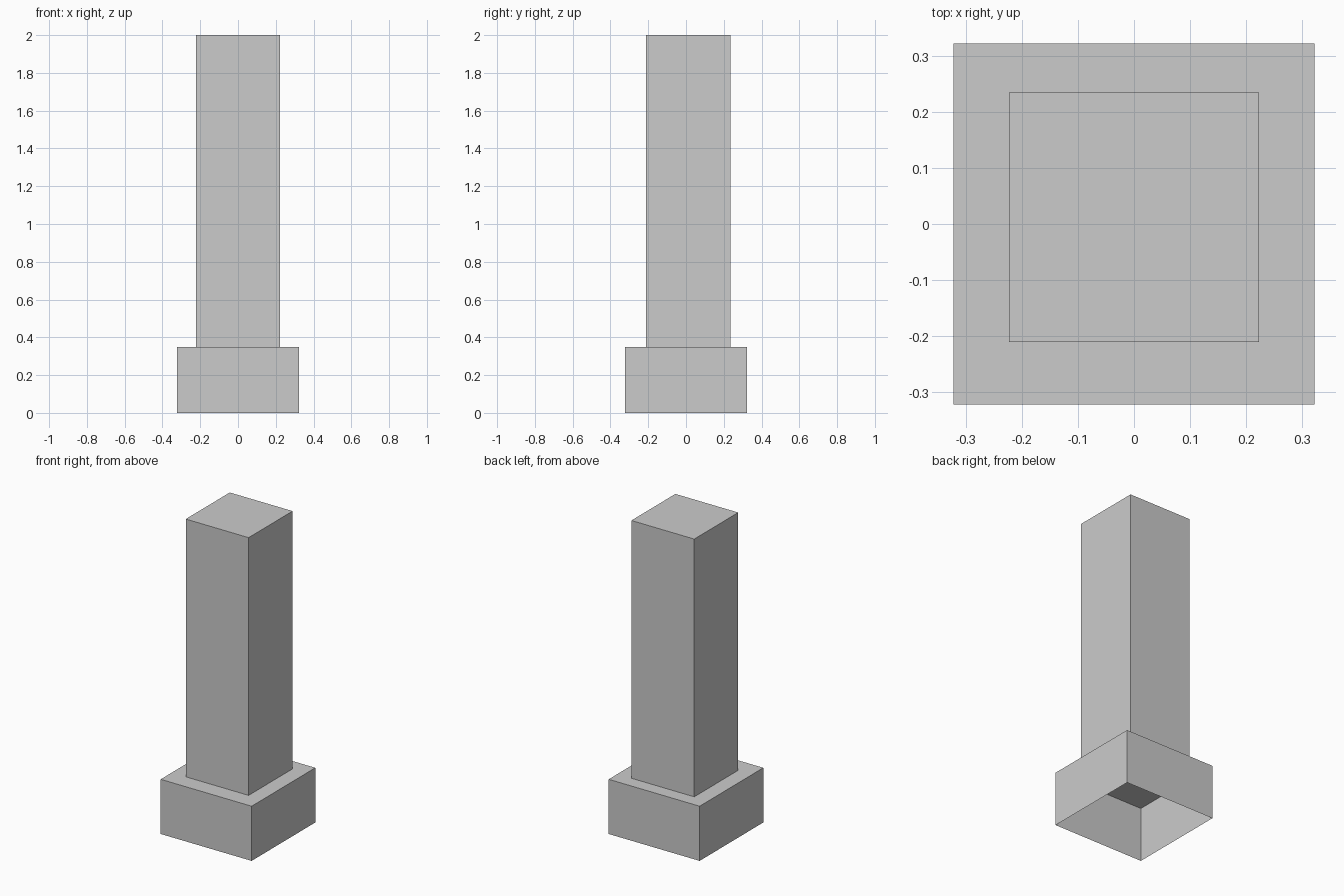
import bpy
import bmesh

default_cube = bpy.data.objects.get("Cube")
if default_cube:
    bpy.data.objects.remove(default_cube, do_unlink=True)

# Plain grey for the whole model
GREY = (0.6, 0.6, 0.6, 1.0)
grey = bpy.data.materials.new("plain_grey")
grey.use_nodes = True
grey.diffuse_color = GREY
grey.node_tree.nodes["Principled BSDF"].inputs["Base Color"].default_value = GREY


def open_box(name, center_y, width, bottom, top):
    """Square box without its underside."""
    bm = bmesh.new()
    bmesh.ops.create_cube(bm, size=1)
    underside = [f for f in bm.faces if f.normal.z < -0.5]
    bmesh.ops.delete(bm, geom=underside, context='FACES')
    bmesh.ops.scale(bm, vec=(width, width, top - bottom), verts=bm.verts)
    bmesh.ops.translate(bm, vec=(0, center_y, (bottom + top) / 2), verts=bm.verts)
    mesh = bpy.data.meshes.new(name)
    bm.to_mesh(mesh)
    bm.free()
    mesh.materials.append(grey)
    obj = bpy.data.objects.new(name, mesh)
    bpy.context.collection.objects.link(obj)
    return obj


# Hollow plinth, open below, with the shaft standing slightly towards the back
open_box("plinth", 0, 0.644, 0, 0.35)
open_box("shaft", 0.012, 0.445, 0.35, 2)
